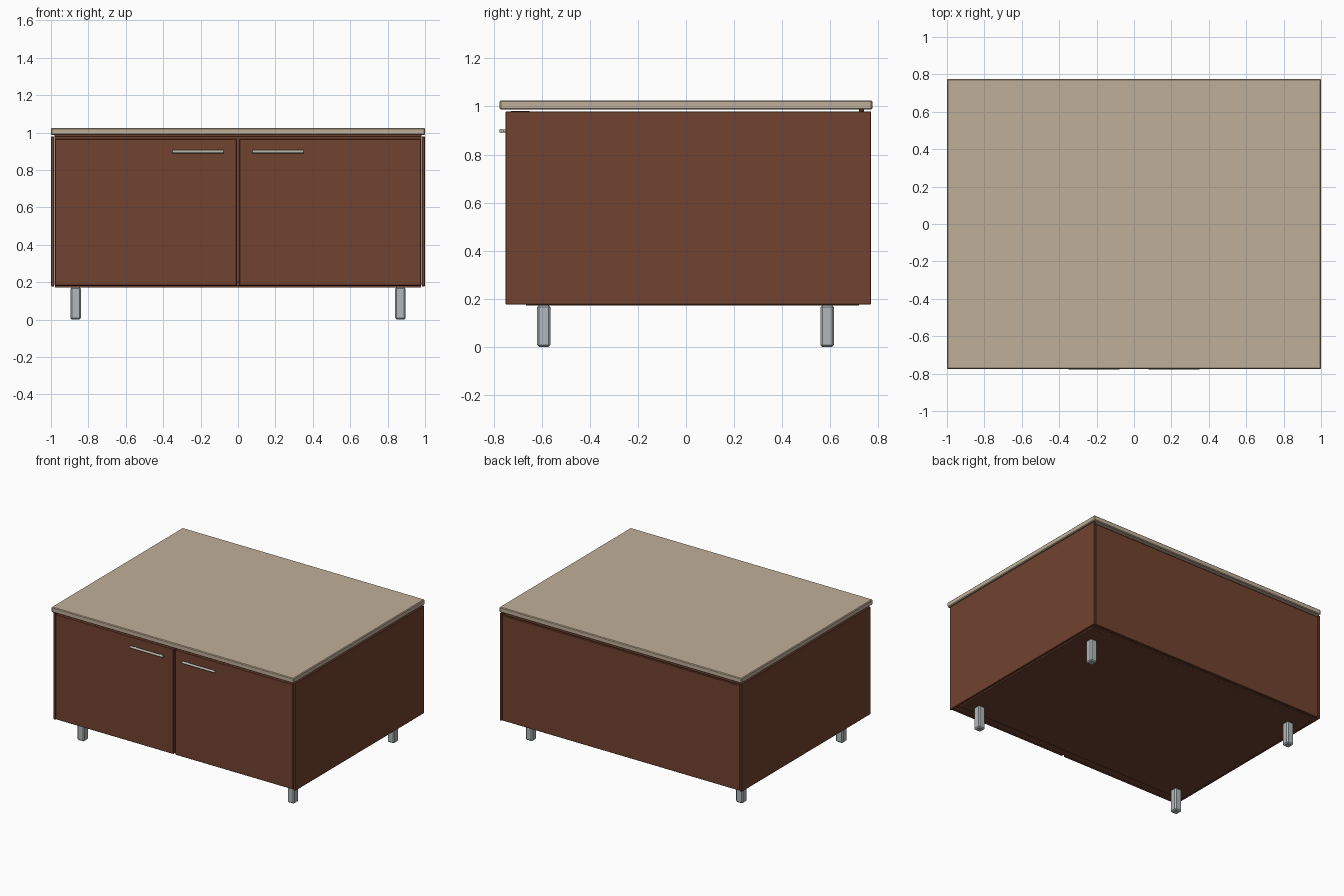
import bpy
from mathutils import Vector

if "Cube" in bpy.data.objects:
    bpy.data.objects.remove(bpy.data.objects["Cube"], do_unlink=True)


def material(name, rgb):
    m = bpy.data.materials.new(name)
    m.use_nodes = True
    m.diffuse_color = (*rgb, 1)
    m.node_tree.nodes["Principled BSDF"].inputs["Base Color"].default_value = (*rgb, 1)
    return m


wood = material("brown wood", (0.165, 0.055, 0.028))
stone = material("beige worktop", (0.53, 0.43, 0.315))
steel = material("grey metal", (0.44, 0.48, 0.49))
satin = material("satin handle", (0.5, 0.47, 0.4))


def box(name, x, y, z, mat, bevel=0.002):
    """Box spanning the given (min, max) ranges, with softened edges."""
    lo, hi = map(Vector, zip(x, y, z))
    bpy.ops.mesh.primitive_cube_add(size=1, location=(lo + hi) / 2)
    ob = bpy.context.object
    ob.name = name
    ob.scale = hi - lo
    bpy.ops.object.transform_apply(location=False, rotation=False, scale=True)
    ob.data.materials.append(mat)
    if bevel:
        mod = ob.modifiers.new("Bevel", "BEVEL")
        mod.width, mod.segments = bevel, 1
    return ob


def rod(name, start, end, radius, mat):
    a, b = Vector(start), Vector(end)
    bpy.ops.mesh.primitive_cylinder_add(vertices=16, radius=radius, depth=(b - a).length,
                                        location=(a + b) / 2)
    ob = bpy.context.object
    ob.name = name
    ob.rotation_euler = (b - a).to_track_quat("Z", "Y").to_euler()
    ob.data.materials.append(mat)
    bpy.ops.object.shade_smooth_by_angle()


# Worktop
box("worktop", (-1, 1), (-0.775, 0.775), (0.987, 1.025), stone, 0.005)

# Carcass
box("bottom_panel", (-0.98, 0.98), (-0.73, 0.75), (0.18, 0.2), wood)
box("underside_panel", (-0.978, 0.978), (-0.665, 0.72), (0.171, 0.181), wood, 0)
box("back_panel", (-0.98, 0.98), (0.75, 0.768), (0.18, 0.965), wood)
box("front_rail", (-0.98, 0.98), (-0.728, -0.65), (0.95, 0.982), wood)
box("back_rail", (-0.98, 0.98), (0.72, 0.74), (0.9, 0.988), wood)
box("centre_divider", (-0.012, 0.012), (-0.728, 0.75), (0.195, 0.96), wood)

for side, s in (("right", -1), ("left", 1)):
    box(side + "_side_panel", sorted((s * 0.983, s * 0.999)), (-0.75, 0.77),
        (0.177, 0.979), wood)
    box(side + "_door", sorted((s * 0.008, s * 0.978)), (-0.75, -0.73),
        (0.182, 0.965), wood)

    # Bar handle on two posts
    rod(side + "_handle_bar", (s * 0.078, -0.768, 0.898), (s * 0.35, -0.768, 0.898), 0.009, satin)
    for part, x in (("inner", 0.11), ("outer", 0.318)):
        rod(f"{side}_handle_{part}_post", (s * x, -0.768, 0.898), (s * x, -0.748, 0.898),
            0.006, satin)

    # Legs with chamfered corners
    for end, y in (("front", -0.592), ("back", 0.587)):
        box(f"{end}_{side}_leg", (s * 0.868 - 0.028, s * 0.868 + 0.028), (y - 0.028, y + 0.028),
            (0, 0.173), steel, 0.008)
